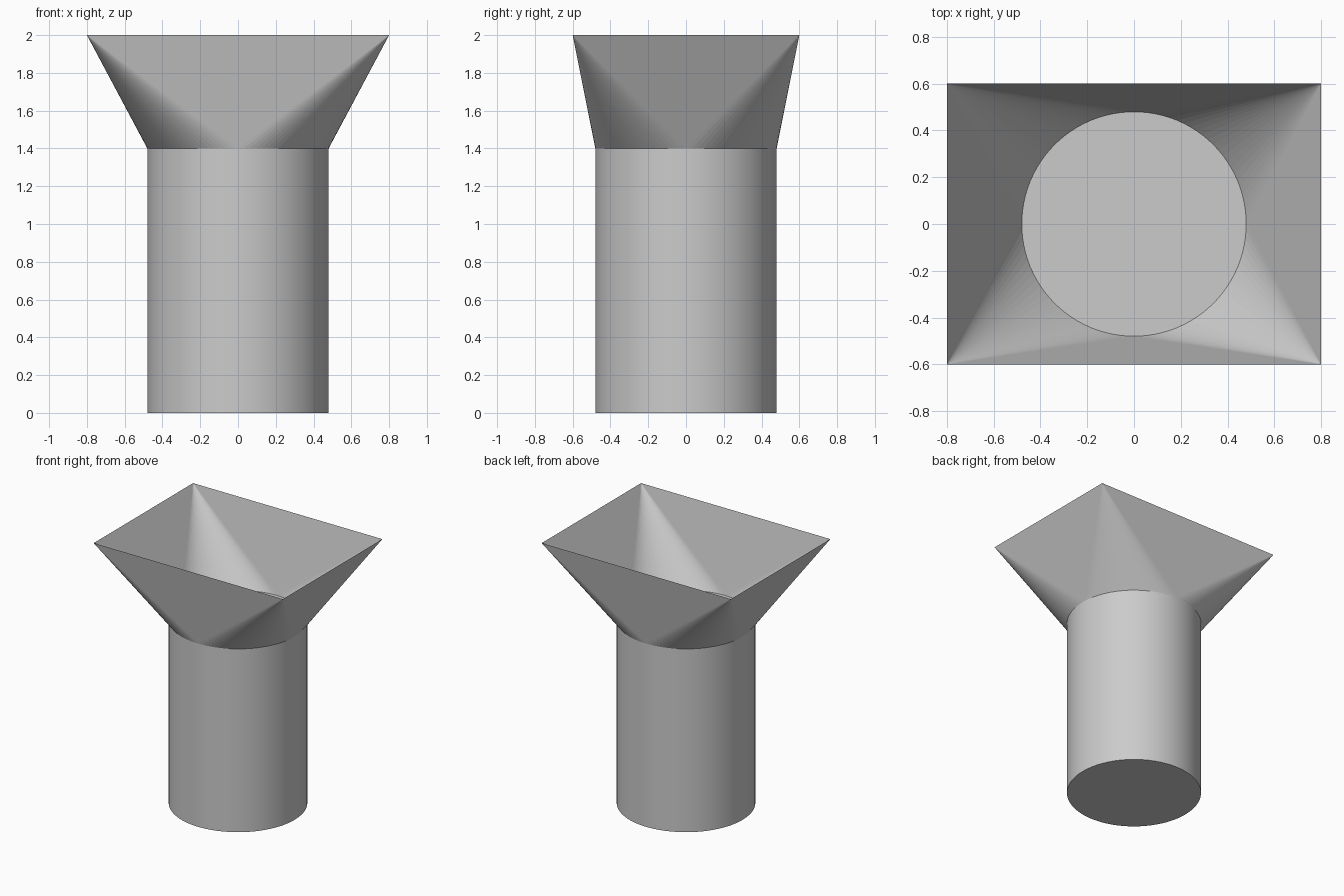
import bpy, bmesh
from math import pi, cos, sin

cube = bpy.data.objects.get("Cube")
if cube:
    bpy.data.objects.remove(cube)

RADIUS, NECK, TOP = 0.48, 1.4, 2.0
HALF_X, HALF_Y = 0.8, 0.6
QUARTER = 24  # segments per quarter circle

grey = bpy.data.materials.new("light grey")
grey.use_nodes = True
colour = (0.6, 0.6, 0.6, 1)
grey.diffuse_color = colour
grey.node_tree.nodes["Principled BSDF"].inputs["Base Color"].default_value = colour

# Round solid column
bpy.ops.mesh.primitive_cylinder_add(vertices=QUARTER * 4, radius=RADIUS, depth=NECK,
                                    location=(0, 0, NECK / 2))
column = bpy.context.object
column.name = "column"
column.data.materials.append(grey)
bpy.ops.object.shade_smooth_by_angle()

# Open hopper: four flat sides joined by a quarter cone at each corner
bm = bmesh.new()
count = QUARTER * 4
ring = [bm.verts.new((RADIUS * cos(2 * pi * i / count), RADIUS * sin(2 * pi * i / count), NECK))
        for i in range(count)]
corners = [bm.verts.new((sx * HALF_X, sy * HALF_Y, TOP))
           for sx, sy in ((1, 1), (-1, 1), (-1, -1), (1, -1))]
for q in range(4):
    for i in range(q * QUARTER, (q + 1) * QUARTER):
        bm.faces.new((ring[i], ring[(i + 1) % count], corners[q]))
    bm.faces.new((ring[q * QUARTER], corners[q], corners[q - 1]))
mesh = bpy.data.meshes.new("hopper")
bm.to_mesh(mesh)
bm.free()
mesh.materials.append(grey)
hopper = bpy.data.objects.new("hopper", mesh)
bpy.context.collection.objects.link(hopper)
